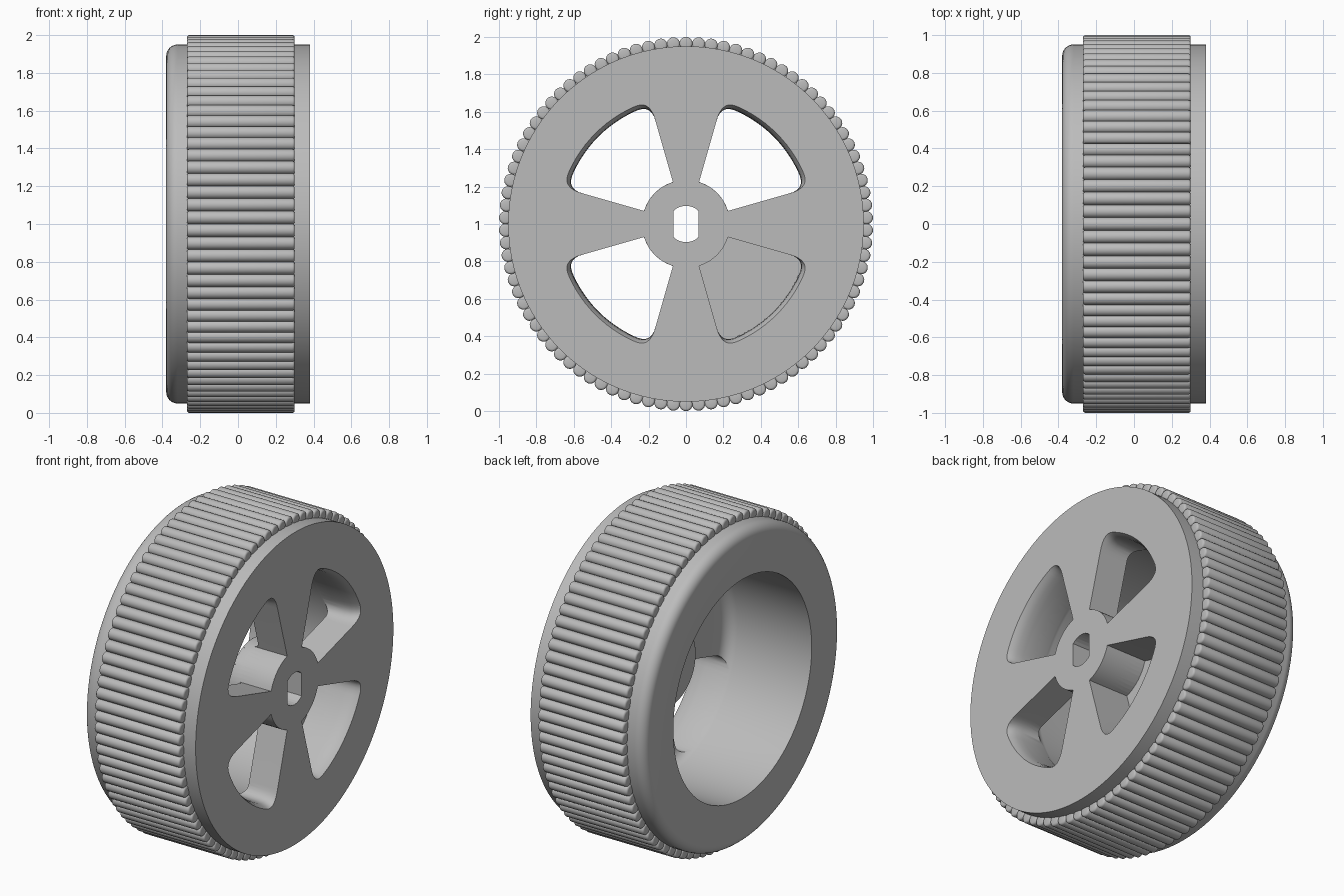
import bpy, bmesh, math
from mathutils import Matrix, Vector

if "Cube" in bpy.data.objects:
    bpy.data.objects.remove(bpy.data.objects["Cube"], do_unlink=True)

HALF = 0.38          # half width of the wheel
RIM_R = 0.95         # outer radius of the rim
BORE_R = 0.665       # radius of the open barrel
HUB_R = 0.235
DISC_X = 0.19        # inner plane of the spoked disc
HUB_X = 0.09         # inner end of the hub
BEADS = 90
LIFT = Matrix.Translation((0, 0, 1))

grey = bpy.data.materials.new("plain_grey")
grey.use_nodes = True
COLOUR = (0.5, 0.5, 0.5, 1)
grey.diffuse_color = COLOUR
grey.node_tree.nodes["Principled BSDF"].inputs["Base Color"].default_value = COLOUR


def finish(name, bm):
    bmesh.ops.recalc_face_normals(bm, faces=bm.faces)
    bm.transform(LIFT)
    mesh = bpy.data.meshes.new(name)
    bm.to_mesh(mesh)
    bm.free()
    mesh.materials.append(grey)
    obj = bpy.data.objects.new(name, mesh)
    bpy.context.collection.objects.link(obj)
    return obj


def smooth(obj, angle):
    bpy.ops.object.select_all(action='DESELECT')
    obj.select_set(True)
    bpy.context.view_layer.objects.active = obj
    bpy.ops.object.shade_smooth_by_angle(angle=math.radians(angle))


def arc(cx, cr, radius, start, end, steps=8):
    angles = [math.radians(start + (end - start) * i / steps) for i in range(steps + 1)]
    return [(cx + radius * math.cos(a), cr + radius * math.sin(a)) for a in angles]


def revolve(profile, steps):
    """Spin an (x, radius) profile around the x axis."""
    bm = bmesh.new()
    verts = [bm.verts.new((x, 0, r)) for x, r in profile]
    edges = [bm.edges.new(pair) for pair in zip(verts, verts[1:])]
    bmesh.ops.spin(bm, geom=verts + edges, axis=(1, 0, 0), cent=(0, 0, 0),
                   angle=math.tau, steps=steps)
    bmesh.ops.remove_doubles(bm, verts=bm.verts, dist=0.0001)
    return bm


def loft(layers):
    """Closed prism through equal-length (x, outline) layers."""
    bm = bmesh.new()
    rings = [[bm.verts.new((x, y, z)) for y, z in outline] for x, outline in layers]
    for a, b in zip(rings, rings[1:]):
        for i in range(len(a)):
            j = (i + 1) % len(a)
            bm.faces.new((a[i], a[j], b[j], b[i]))
    bm.faces.new(rings[0])
    bm.faces.new(rings[-1])
    return bm


def cut(target, cutter):
    cutter.hide_render = True
    mod = target.modifiers.new("cut", 'BOOLEAN')
    mod.operation = 'DIFFERENCE'
    mod.solver = 'EXACT'
    mod.object = cutter
    bpy.context.view_layer.objects.active = target
    bpy.ops.object.modifier_apply(modifier=mod.name)
    bpy.data.objects.remove(cutter, do_unlink=True)


# Rim, disc and hub as one turned body
FIL = 0.07
profile = [(HALF, 0), (HALF, RIM_R)]
profile += arc(-HALF + 0.06, RIM_R - 0.06, 0.06, 90, 180)
profile += [(-HALF, BORE_R)]
profile += arc(DISC_X - FIL, BORE_R - FIL, FIL, 90, 0)
profile += arc(DISC_X - 0.03, HUB_R + 0.03, 0.03, 0, -90, 4)
profile += arc(HUB_X + 0.02, HUB_R - 0.02, 0.02, 90, 180, 4)
profile += [(HUB_X, 0)]
wheel = finish("wheel_body", revolve(profile, 144))

# Window outline: hub arc, straight spoke edges, rounded corners, outer arc
foot, knee, tip = Vector((0.07, 0.2245)), Vector((0.163, 0.55)), Vector((0.187, 0.645))
land = Vector((0.275, 0.602))
corner = [knee.lerp(tip, t).lerp(tip.lerp(land, t), t) for t in [i / 8 for i in range(9)]]
lo = math.atan2(foot.x, foot.y)
hi = math.atan2(land.y, land.x)
outer = [Vector((math.cos(a), math.sin(a))) * land.length
         for a in [hi + (math.pi / 2 - 2 * hi) * i / 12 for i in range(1, 12)]]
inner = [Vector((math.cos(a), math.sin(a))) * HUB_R
         for a in [lo + (math.pi / 2 - 2 * lo) * i / 10 for i in range(11)]]
mirrored = [Vector((p.y, p.x)) for p in reversed(corner)]
window = corner + outer + mirrored + inner


def flared(grow):
    """Widen only the outer part of the window."""
    return [p * (1 + grow * max(0, min(1, (p.length - 0.57) / 0.08))) for p in window]


for quarter in range(4):
    layers = [(HALF + 0.05, flared(0.035)), (HALF, flared(0.035)), (HALF - 0.02, flared(0.018)),
              (HALF - 0.05, flared(0.005)), (HALF - 0.09, flared(0)), (DISC_X - 0.08, flared(-0.002))]
    bm = loft(layers)
    bm.transform(Matrix.Rotation(quarter * math.pi / 2, 4, 'X'))
    cut(wheel, finish("window_cutter", bm))

# Axle hole with two flats
flat = math.degrees(math.acos(0.068 / 0.097))
hole = arc(0, 0, 0.097, flat, 180 - flat) + arc(0, 0, 0.097, 180 + flat, 360 - flat)
cut(wheel, finish("axle_cutter", loft([(0, hole), (HALF + 0.1, hole)])))
smooth(wheel, 32)

# Tread: a ring of round ribs with softened ends
X0, X1, RIB = -0.27, 0.30, 0.035
rib_profile = [(X0, 0), (X0, RIB - 0.012)] + arc(X0 + 0.012, RIB - 0.012, 0.012, 180, 90, 3)[1:]
rib_profile += arc(X1 - 0.012, RIB - 0.012, 0.012, 90, 0, 3) + [(X1, 0)]
rib = revolve(rib_profile, 20)
rib_mesh = bpy.data.meshes.new("rib")
rib.to_mesh(rib_mesh)
rib.free()
tread = bmesh.new()
for i in range(BEADS):
    start = len(tread.verts)
    tread.from_mesh(rib_mesh)
    tread.verts.ensure_lookup_table()
    place = Matrix.Rotation(math.tau * i / BEADS, 4, 'X') @ Matrix.Translation((0, 0, 1 - RIB))
    bmesh.ops.transform(tread, matrix=place, verts=tread.verts[start:])
bpy.data.meshes.remove(rib_mesh)
smooth(finish("tread_ribs", tread), 50)
